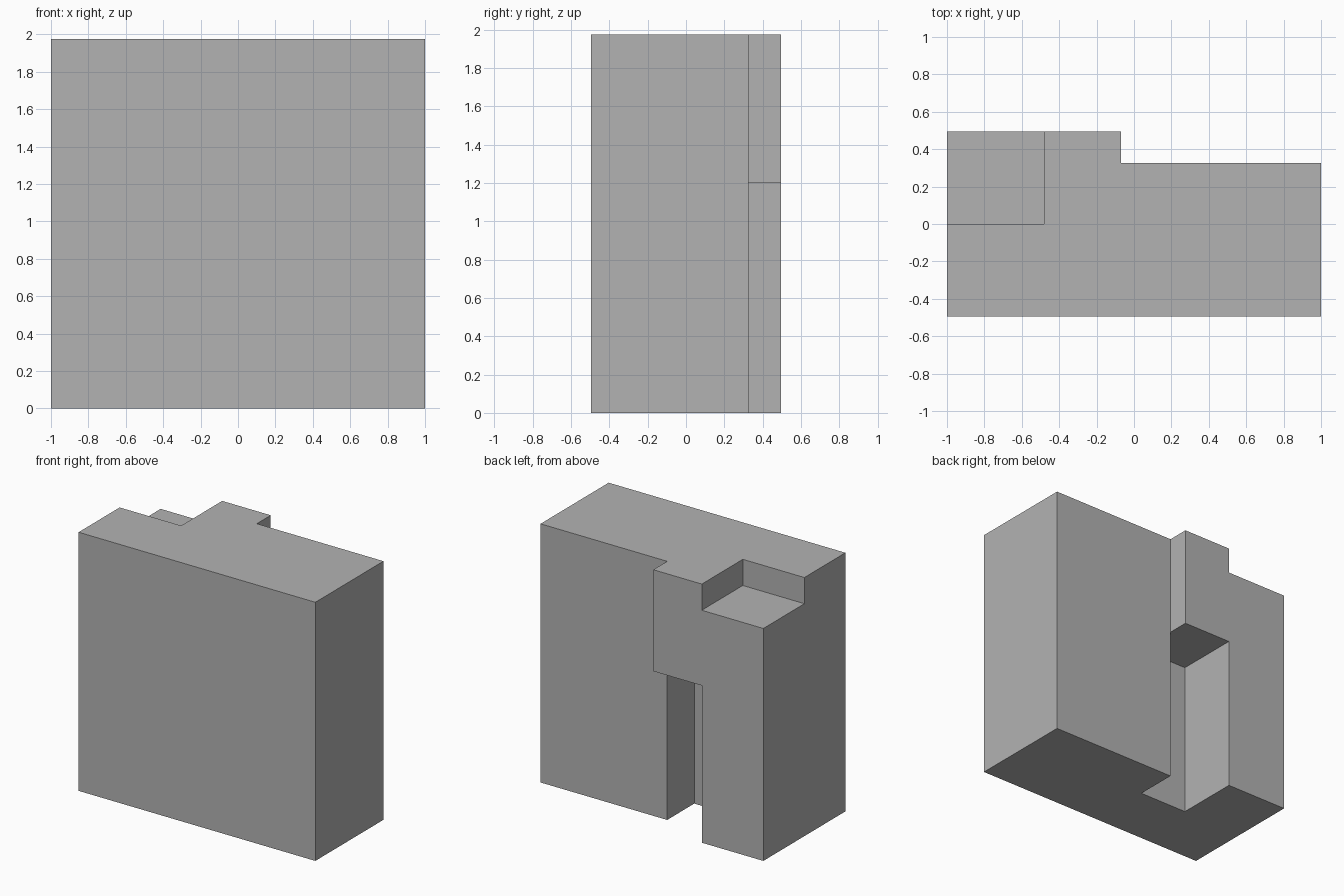
import bpy
import bmesh

cube = bpy.data.objects.get("Cube")
if cube:
    bpy.data.objects.remove(cube, do_unlink=True)

# Overall levels
HALF_DEPTH = 0.495
HEIGHT = 1.975
WALL_BACK = 0.327      # back plane of the thin wing
STEP_X = -0.07         # where the thick wing begins
COLUMN_X = -0.48       # inner side of the corner column
MARGIN = 0.1           # how far cutters reach past the surface

grey = bpy.data.materials.new("plain_grey")
grey.use_nodes = True
colour = (0.45, 0.45, 0.45, 1)
grey.diffuse_color = colour
grey.node_tree.nodes["Principled BSDF"].inputs["Base Color"].default_value = colour


def prism(name, plan, bottom, top):
    """Extrude a plan outline from bottom to top."""
    bm = bmesh.new()
    base = bm.faces.new([bm.verts.new((x, y, bottom)) for x, y in plan])
    extruded = bmesh.ops.extrude_face_region(bm, geom=[base])["geom"]
    for item in extruded:
        if isinstance(item, bmesh.types.BMVert):
            item.co.z = top
    bmesh.ops.recalc_face_normals(bm, faces=bm.faces)
    mesh = bpy.data.meshes.new(name)
    bm.to_mesh(mesh)
    bm.free()
    mesh.materials.append(grey)
    obj = bpy.data.objects.new(name, mesh)
    bpy.context.collection.objects.link(obj)
    return obj


def cut_box(target, name, x0, x1, y0, y1, z0, z1):
    """Subtract a box from the target with a hidden cutter."""
    cutter = prism(name, [(x0, y0), (x1, y0), (x1, y1), (x0, y1)], z0, z1)
    cutter.hide_render = True
    cutter.hide_viewport = True
    cutter.display_type = 'WIRE'
    mod = target.modifiers.new(name, 'BOOLEAN')
    mod.operation = 'DIFFERENCE'
    mod.solver = 'EXACT'
    mod.object = cutter


# Main block with an L-shaped plan
block = prism("building_block", [
    (-1, -HALF_DEPTH), (1, -HALF_DEPTH), (1, WALL_BACK),
    (STEP_X, WALL_BACK), (STEP_X, HALF_DEPTH), (-1, HALF_DEPTH),
], 0, HEIGHT)

# Sunken roof terrace over the back corner
cut_box(block, "terrace_cutter", -1 - MARGIN, COLUMN_X, 0,
        HALF_DEPTH + MARGIN, 1.775, HEIGHT + MARGIN)

# Recessed entrance under the overhang, beside the column
cut_box(block, "entrance_cutter", COLUMN_X, STEP_X, 0,
        HALF_DEPTH + MARGIN, -MARGIN, 1.2)
